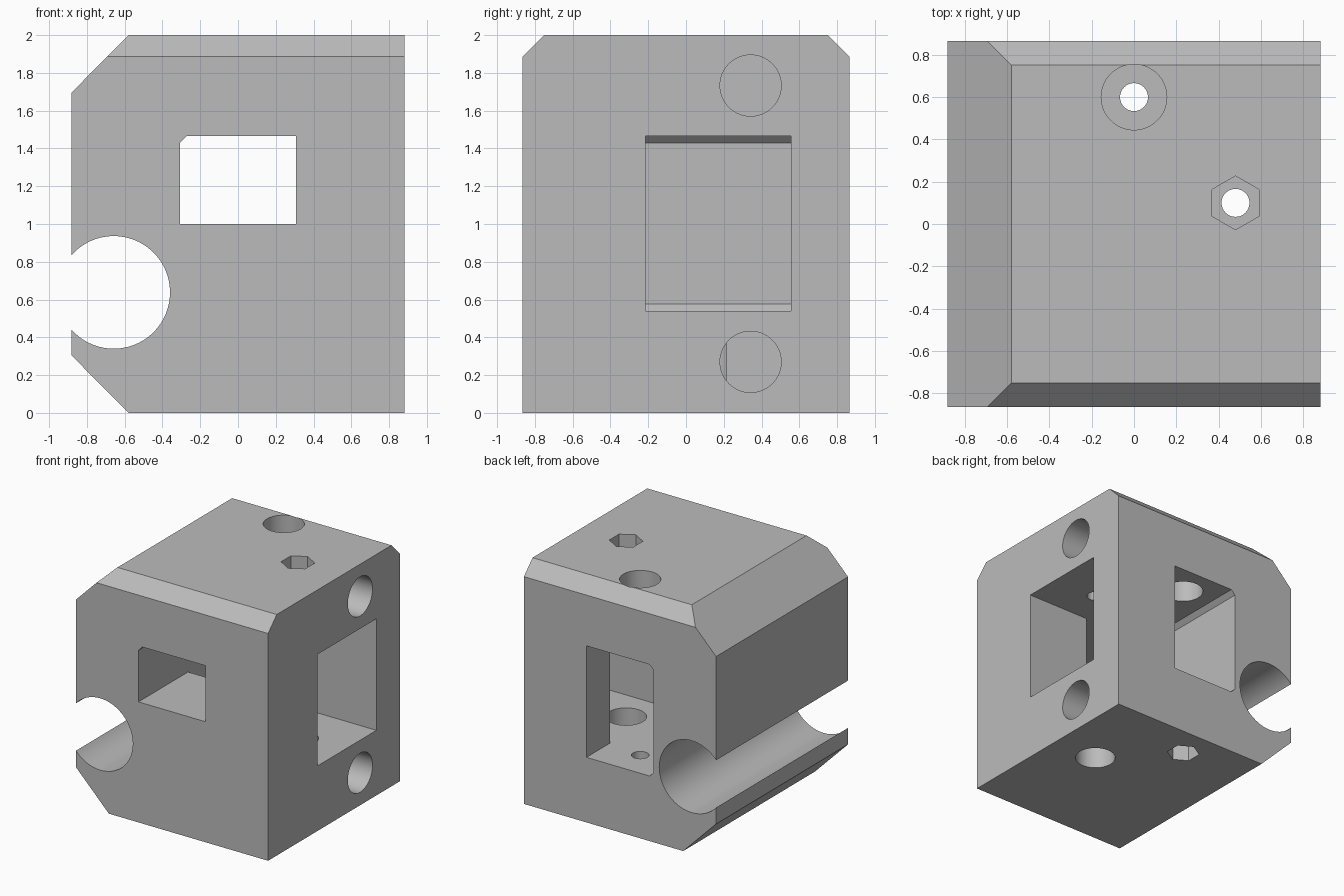
import bpy, bmesh, math

old = bpy.data.objects.get("Cube")
if old:
    bpy.data.objects.remove(old, do_unlink=True)

grey = bpy.data.materials.new("plain grey")
grey.use_nodes = True
colour = (0.5, 0.5, 0.5, 1)
grey.diffuse_color = colour
grey.node_tree.nodes["Principled BSDF"].inputs["Base Color"].default_value = colour


def prism(name, outline, axis, lo, hi):
    """Extrude a 2D outline along an axis: x uses (y, z), y uses (x, z), z uses (x, y)."""
    place = {"x": lambda a, b, d: (d, a, b),
             "y": lambda a, b, d: (a, d, b),
             "z": lambda a, b, d: (a, b, d)}[axis]
    bm = bmesh.new()
    low = [bm.verts.new(place(a, b, lo)) for a, b in outline]
    high = [bm.verts.new(place(a, b, hi)) for a, b in outline]
    bm.faces.new(low)
    bm.faces.new(high)
    for i in range(len(low)):
        j = (i + 1) % len(low)
        bm.faces.new((low[i], low[j], high[j], high[i]))
    bmesh.ops.recalc_face_normals(bm, faces=bm.faces)
    mesh = bpy.data.meshes.new(name)
    bm.to_mesh(mesh)
    bm.free()
    mesh.materials.append(grey)
    obj = bpy.data.objects.new(name, mesh)
    bpy.context.collection.objects.link(obj)
    return obj


def ring(a, b, radius, sides=64):
    """Regular polygon with a corner pointing along the second axis."""
    turns = [math.tau * i / sides for i in range(sides)]
    return [(a + radius * math.sin(t), b + radius * math.cos(t)) for t in turns]


def rect(a0, a1, b0, b1):
    return [(a0, b0), (a1, b0), (a1, b1), (a0, b1)]


def combine(target, tool, operation="DIFFERENCE"):
    tool.hide_render = True
    mod = target.modifiers.new("cut", "BOOLEAN")
    mod.operation = operation
    mod.solver = "EXACT"
    mod.object = tool
    bpy.context.view_layer.objects.active = target
    bpy.ops.object.modifier_apply(modifier=mod.name)
    bpy.data.objects.remove(tool, do_unlink=True)


# Block: side-bevelled profile crossed with a top-bevelled profile
W, D, H = 0.882, 0.865, 2.0
body = prism("block_body", [(-0.58, 0), (W, 0), (W, H), (-0.58, H),
                            (-W, 1.695), (-W, 0.305)], "y", -D, D)
combine(body, prism("top_bevel", [(-D, -0.1), (D, -0.1), (D, 1.886), (0.752, H),
                                  (-0.752, H), (-D, 1.886)], "x", -1, 1), "INTERSECT")

# Central cavity, open to the back, with small bevels on its closed side
X, LOW, TOP, B = 0.308, 0.54, 1.465, 0.037
combine(body, prism("cavity", [(-X + B, LOW), (X, LOW), (X, TOP), (-X + B, TOP),
                               (-X, TOP - B), (-X, LOW + B)], "y", -0.215, 1))
# Side opening and the shorter front window
combine(body, prism("side_opening", rect(-0.215, 0.555, LOW, TOP), "x", 0.1, 1))
combine(body, prism("front_window", [(-X, 1), (X, 1), (X, TOP), (-X + B, TOP),
                                     (-X, TOP - B)], "y", -1, -0.1))

# Open rod channel along the side
combine(body, prism("rod_channel", ring(-0.658, 0.638, 0.298, 96), "y", -1, 1))

# Two opposed bolts: wide bore on one end, shaft and hexagon nut pocket on the other
for x, y, wide, shaft, nut in (
        (0.0, 0.6, (1.0, 2.1), (-0.1, 0.8), (-0.1, 0.2)),
        (0.48, 0.1, (-0.1, 0.8), (1.0, 2.1), (1.8, 2.1))):
    combine(body, prism("wide_bore", ring(x, y, 0.155), "z", *wide))
    combine(body, prism("bolt_shaft", ring(x, y, 0.066, 48), "z", *shaft))
    combine(body, prism("nut_pocket", ring(x, y, 0.127, 6), "z", *nut))

# Blind round pockets in the side face
for z in (0.27, 1.733):
    combine(body, prism("side_pocket", ring(0.342, z, 0.162), "x", 0.585, 1))

# Smooth bores, crisp edges
bpy.ops.object.select_all(action="DESELECT")
body.select_set(True)
bpy.context.view_layer.objects.active = body
bpy.ops.object.shade_smooth_by_angle(angle=math.radians(25))
